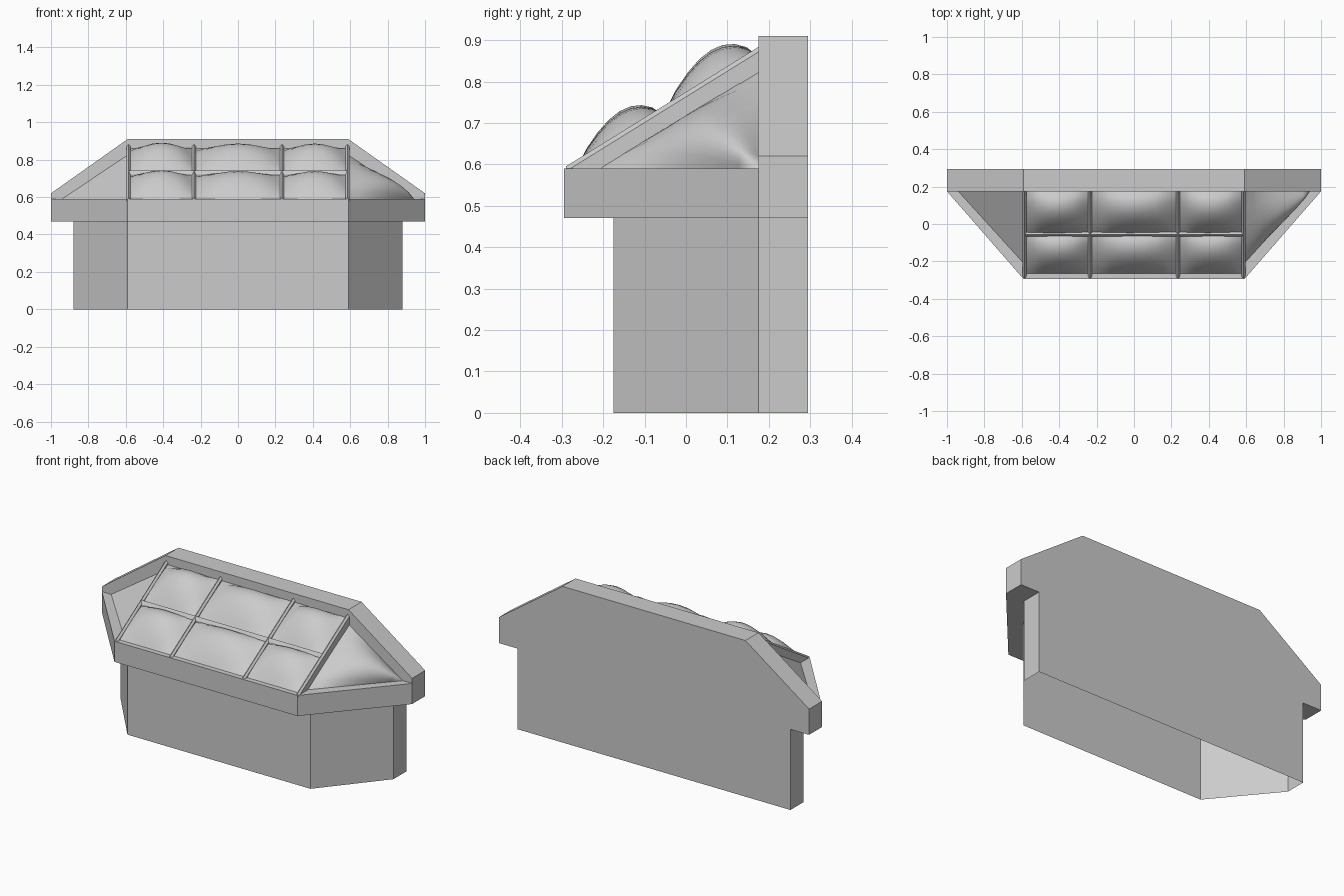
import bpy, bmesh
from math import sin, pi
from mathutils import Vector

cube = bpy.data.objects.get("Cube")
if cube:
    bpy.data.objects.remove(cube, do_unlink=True)

grey = bpy.data.materials.new("plain grey")
grey.use_nodes = True
grey.diffuse_color = (0.6, 0.6, 0.6, 1)
grey.node_tree.nodes["Principled BSDF"].inputs["Base Color"].default_value = (0.6, 0.6, 0.6, 1)

BACK, BOARD = 0.295, 0.175   # rear face and front face of the back board
LEDGE, COUNTER = 0.47, 0.59  # underside and top of the counter


def finish(name, bm, smooth=False):
    bmesh.ops.remove_doubles(bm, verts=bm.verts, dist=0.0005)
    bmesh.ops.recalc_face_normals(bm, faces=bm.faces)
    mesh = bpy.data.meshes.new(name)
    bm.to_mesh(mesh)
    bm.free()
    mesh.materials.append(grey)
    for poly in mesh.polygons:
        poly.use_smooth = smooth
    obj = bpy.data.objects.new(name, mesh)
    bpy.context.collection.objects.link(obj)
    return obj


def hull(name, points):
    bm = bmesh.new()
    for p in points:
        bm.verts.new(p)
    bmesh.ops.convex_hull(bm, input=bm.verts)
    return finish(name, bm)


def patch(name, a, b, c, d, push, n=8, power=0.8):
    """Four-cornered sheet whose middle swells along push."""
    a, b, c, d, push = map(Vector, (a, b, c, d, push))
    bm = bmesh.new()
    rows = []
    for j in range(n + 1):
        v = j / n
        row = []
        for i in range(n + 1):
            u = i / n
            swell = max(0, sin(pi * u) * sin(pi * v)) ** power
            p = a.lerp(b, u).lerp(d.lerp(c, u), v) + push * swell
            row.append(bm.verts.new(p))
        rows.append(row)
    for low, high in zip(rows, rows[1:]):
        for i in range(n):
            bm.faces.new((low[i], low[i + 1], high[i + 1], high[i]))
    bmesh.ops.remove_doubles(bm, verts=bm.verts, dist=0.0005)
    obj = finish(name, bm, True)
    # Keep open sheets facing upward
    if sum(p.normal.z for p in obj.data.polygons) < 0:
        obj.data.flip_normals()


def outline(bm, back_x, front_y, z):
    pts = [(back_x, BACK), (back_x, BOARD), (0.59, front_y)]
    pts += [(-x, y) for x, y in reversed(pts)]
    return [bm.verts.new((x, y, z)) for x, y in pts]


# Hollow base with overhanging counter
bm = bmesh.new()
loops = [outline(bm, 0.88, -0.175, 0), outline(bm, 0.88, -0.175, LEDGE),
         outline(bm, 1, -0.295, LEDGE), outline(bm, 1, -0.295, COUNTER)]
for k, (low, high) in enumerate(zip(loops, loops[1:])):
    for i in range(6):
        if k == 1 and i == 5:
            continue  # both loops run along the same rear line
        j = (i + 1) % 6
        bm.faces.new((low[i], low[j], high[j], high[i]))
bm.faces.new(loops[-1])
finish("base_and_counter", bm)

# Back board with sloping shoulders
hull("back_board", [(s * x, y, z) for s in (-1, 1) for y in (BOARD, BACK)
                    for x, z in ((1, COUNTER), (1, 0.62), (0.59, 0.91))])


def rim(y):
    return 0.592 + (y + 0.295) * 0.62


def bed(y):
    return COUNTER + (y + 0.265) * 0.615


# Sloping dividers with ridged tops
columns = (-0.585, -0.235, 0.235, 0.585)
for i, x in enumerate(columns):
    hull("divider_%d" % (i + 1),
         [p for y in (-0.29, BOARD) for p in (
             (x, y, rim(y)),
             (x - 0.01, y, rim(y) - 0.012), (x + 0.01, y, rim(y) - 0.012),
             (x - 0.01, y, 0.58), (x + 0.01, y, 0.58))])

# Cross bar between the two rows
mid = -0.055
hull("cross_bar", [(s * 0.585, mid + dy, z) for s in (-1, 1)
                   for dy, z in ((-0.012, 0.66), (0.012, 0.66), (-0.012, 0.722),
                                 (0.012, 0.732), (0, rim(mid)))])

# Heaped goods in the six compartments
for row, (y0, y1, height) in enumerate(((-0.265, mid, 0.068), (mid, BOARD, 0.08))):
    for col, (x0, x1) in enumerate(zip(columns, columns[1:])):
        extra = 0.006 if col == 0 else 0
        patch("goods_%d_%d" % (row + 1, col + 1),
              (x0, y0, bed(y0)), (x1, y0, bed(y0)),
              (x1, y1, bed(y1)), (x0, y1, bed(y1)), (0, 0, height + extra))

# Sloping end compartments: a bare one and a heaped one
for name, s, push in (("right_end_tray", -1, (0, 0, 0)),
                      ("left_end_goods", 1, (0.03, -0.03, 0.045))):
    tip = (s * 0.94, BOARD, COUNTER)
    patch(name, tip, (s * 0.59, BOARD, 0.825), (s * 0.59, -0.21, COUNTER), tip, push)
